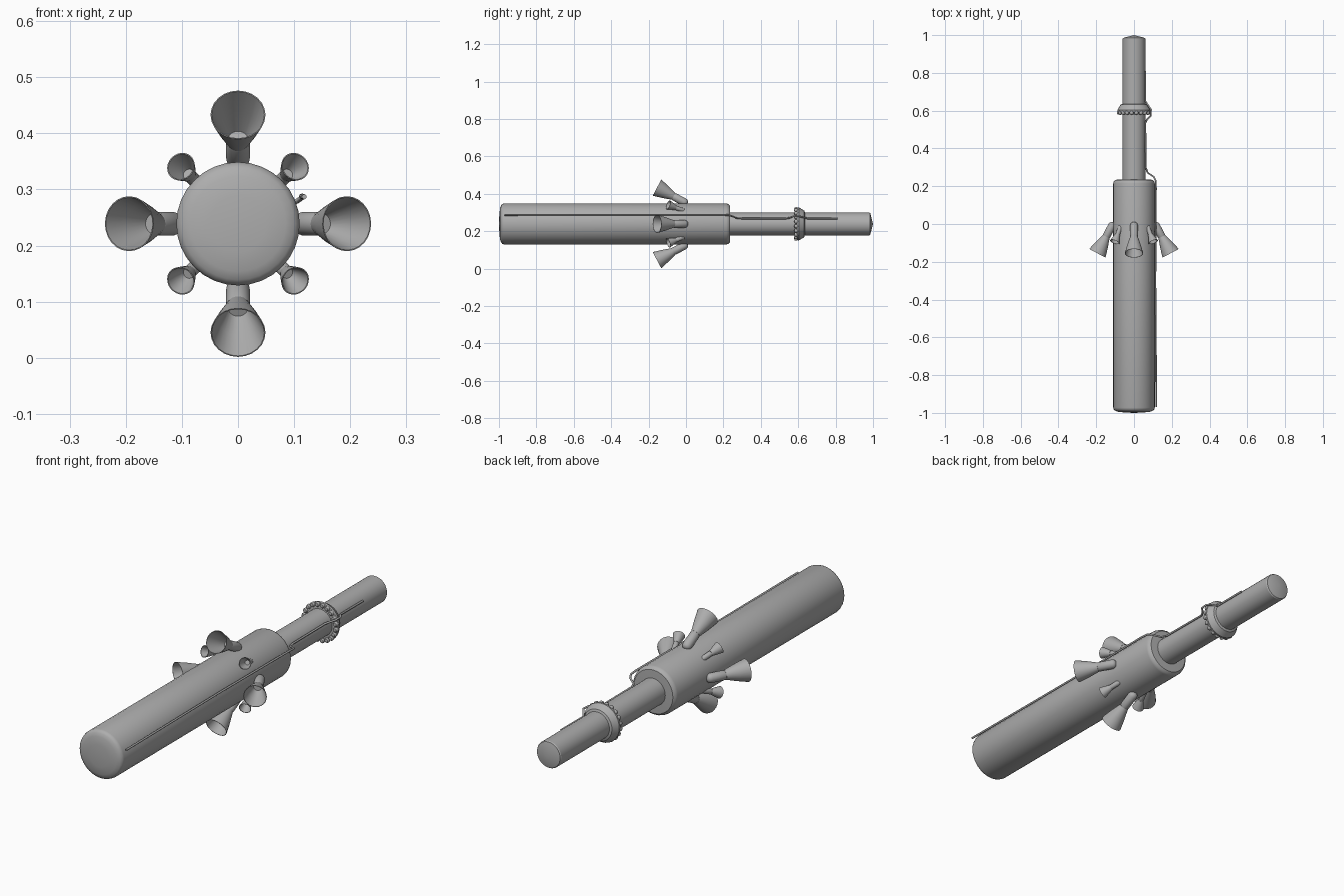
import bpy, bmesh, math
from mathutils import Vector, Matrix

if "Cube" in bpy.data.objects:
    bpy.data.objects.remove(bpy.data.objects["Cube"])

CZ = 0.239  # height of the long axis

grey = bpy.data.materials.new("mid grey")
grey.diffuse_color = (0.42, 0.42, 0.42, 1)
grey.use_nodes = True
grey.node_tree.nodes["Principled BSDF"].inputs["Base Color"].default_value = grey.diffuse_color


def lathe(name, profile, origin, direction, sides, angle=35):
    """Spin (radius, distance) points about a direction from an origin."""
    bm = bmesh.new()
    rings = []
    for r, d in profile:
        if r < 1e-5:
            rings.append([bm.verts.new((0, 0, d))])
        else:
            rings.append([bm.verts.new((r * math.cos(2 * math.pi * i / sides),
                                        r * math.sin(2 * math.pi * i / sides), d))
                          for i in range(sides)])
    for a, b in zip(rings, rings[1:]):
        for i in range(sides):
            j = (i + 1) % sides
            if len(a) == 1:
                bm.faces.new((a[0], b[j], b[i]))
            elif len(b) == 1:
                bm.faces.new((a[i], a[j], b[0]))
            else:
                bm.faces.new((a[i], a[j], b[j], b[i]))
    bmesh.ops.recalc_face_normals(bm, faces=bm.faces[:])
    q = Vector((0, 0, 1)).rotation_difference(Vector(direction))
    bmesh.ops.transform(bm, matrix=Matrix.Translation(origin) @ q.to_matrix().to_4x4(),
                        verts=bm.verts[:])
    mesh = bpy.data.meshes.new(name)
    bm.to_mesh(mesh)
    bm.free()
    mesh.materials.append(grey)
    ob = bpy.data.objects.new(name, mesh)
    bpy.context.collection.objects.link(ob)
    bpy.ops.object.select_all(action='DESELECT')
    ob.select_set(True)
    bpy.context.view_layer.objects.active = ob
    bpy.ops.object.shade_smooth_by_angle(angle=math.radians(angle))
    return ob


AXIS = (0, 1, 0)
BASE = (0, 0, CZ)

# Main body with a shallow domed front and rounded rear shoulder
lathe("main_body", [(0, -1.0), (0.05, -0.998), (0.085, -0.994), (0.1, -0.988), (0.107, -0.982),
                    (0.11, -0.972), (0.11, 0.215), (0.107, 0.226), (0.098, 0.234),
                    (0.05, 0.236), (0, 0.236)], BASE, AXIS, 32)
# Slim rear tube with a low pointed cap
lathe("rear_tube", [(0, 0.2), (0.061, 0.2), (0.061, 0.98), (0.058, 0.985), (0, 1.0)],
      BASE, AXIS, 32, 20)
# Flared collar
lathe("collar", [(0.058, 0.588), (0.078, 0.588), (0.087, 0.594), (0.088, 0.604),
                 (0.071, 0.632), (0.06, 0.636)], BASE, AXIS, 32)
# Row of little nozzles on the collar's front face
N = 20
for i in range(N):
    a = 2 * math.pi * (i + 0.5) / N
    lathe("collar_nozzle", [(0, -0.003), (0.008, -0.003), (0.011, -0.008), (0.011, -0.016),
                            (0.008, -0.021), (0, -0.023)],
          (0.08 * math.cos(a), 0.601, CZ + 0.08 * math.sin(a)), AXIS, 10)


def thruster(name, a, mouth_r, mouth_y, tilt, bell_len, mouth, throat, pod, pod_len):
    """Flared open bell and the round pod behind it, leaning outwards."""
    out = Vector((math.cos(a), 0, math.sin(a)))
    d = Vector((0, -math.cos(tilt), 0)) + out * math.sin(tilt)
    o = Vector((0, mouth_y, CZ)) + out * mouth_r
    t = 0.002
    lathe(name + "_bell", [(0, -bell_len + 0.004), (throat - t, -bell_len + 0.004),
                           (throat + (mouth - throat) * 0.54 - t, -bell_len * 0.5),
                           (mouth - t, 0), (mouth, 0),
                           (throat + (mouth - throat) * 0.54, -bell_len * 0.5),
                           (throat, -bell_len), (0, -bell_len)], o, d, 24)
    e = -bell_len - pod_len
    lathe(name + "_pod", [(0, e), (pod * 0.6, e + pod * 0.15), (pod * 0.9, e + pod * 0.5),
                          (pod, e + pod), (pod, -bell_len - 0.004),
                          (pod * 0.85, -bell_len + 0.004), (0, -bell_len + 0.004)],
          o, d, 20, 40)


# Four large thrusters on the axes, four small ones on the diagonals
for k in range(4):
    a = k * math.pi / 2
    thruster("large_thruster", a, 0.194, -0.155, math.radians(28), 0.1, 0.049, 0.02, 0.021, 0.085)
    thruster("small_thruster", a + math.pi / 4, 0.144, -0.095, math.radians(28),
             0.046, 0.026, 0.012, 0.012, 0.055)

# Cable running along the right side and hopping over the collar
path = [(0.118, -0.97, 0.287), (0.113, -0.3, 0.288), (0.116, 0.19, 0.288), (0.115, 0.23, 0.286),
        (0.105, 0.25, 0.279), (0.072, 0.272, 0.27), (0.062, 0.3, 0.268), (0.06, 0.535, 0.268),
        (0.068, 0.552, 0.271), (0.088, 0.572, 0.279), (0.09, 0.605, 0.28), (0.072, 0.632, 0.273),
        (0.06, 0.65, 0.268), (0.06, 0.81, 0.268)]
cu = bpy.data.curves.new("cable", 'CURVE')
cu.dimensions = '3D'
cu.bevel_depth = 0.0045
cu.bevel_resolution = 2
cu.use_fill_caps = True
sp = cu.splines.new('POLY')
sp.points.add(len(path) - 1)
for p, c in zip(sp.points, path):
    p.co = (*c, 1)
cu.materials.append(grey)
bpy.context.collection.objects.link(bpy.data.objects.new("cable", cu))
